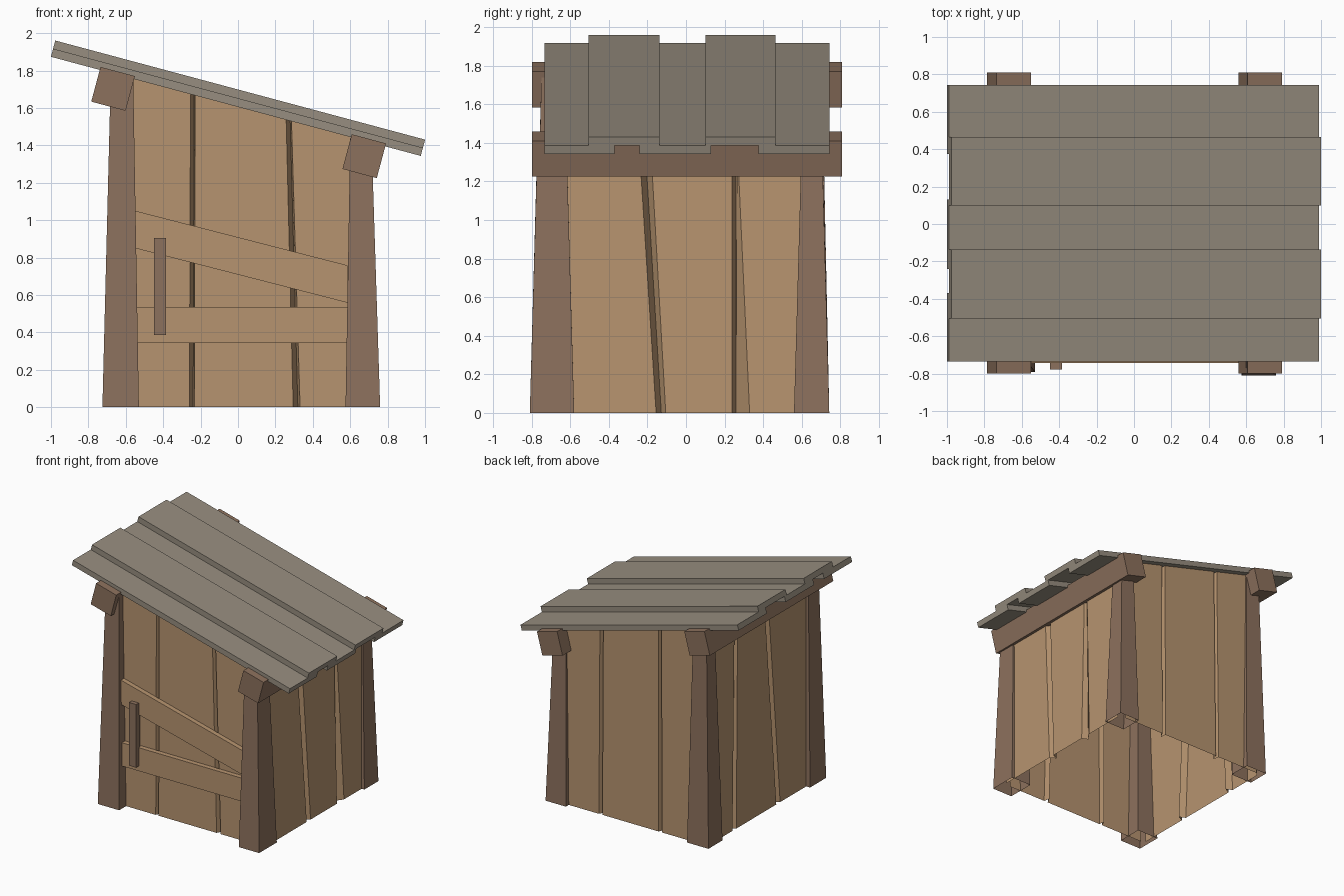
import bpy, bmesh, math
from mathutils import Vector, Matrix

if "Cube" in bpy.data.objects:
    bpy.data.objects.remove(bpy.data.objects["Cube"])

SLOPE = math.radians(15)


def material(name, rgb):
    m = bpy.data.materials.new(name)
    m.diffuse_color = (*rgb, 1)
    m.use_nodes = True
    m.node_tree.nodes["Principled BSDF"].inputs["Base Color"].default_value = m.diffuse_color
    return m


WALL = material("wall_wood", (0.47, 0.295, 0.16))
POST = material("post_wood", (0.265, 0.165, 0.11))
ROOF = material("roof_wood", (0.31, 0.27, 0.215))


def roof_z(x):
    return 1.608 - math.tan(SLOPE) * x


def finish(name, bm, mat):
    me = bpy.data.meshes.new(name)
    bm.to_mesh(me)
    bm.free()
    me.materials.append(mat)
    ob = bpy.data.objects.new(name, me)
    bpy.context.collection.objects.link(ob)
    return ob


def box(name, centre, size, mat, tilt=0.0):
    bm = bmesh.new()
    bmesh.ops.create_cube(bm, size=1, matrix=Matrix.Translation(centre)
                          @ Matrix.Rotation(tilt, 4, 'Y')
                          @ Matrix.Diagonal((*size, 1)))
    return finish(name, bm, mat)


def post(name, bottom, top):
    # tapered leg, open below, top cut to the roof slope
    bm = bmesh.new()
    ring = lambda r: [(r[0], r[2]), (r[1], r[2]), (r[1], r[3]), (r[0], r[3])]
    lo = [bm.verts.new((x, y, 0)) for x, y in ring(bottom)]
    hi = [bm.verts.new((x, y, roof_z(x) - 0.01)) for x, y in ring(top)]
    for i in range(4):
        j = (i + 1) % 4
        bm.faces.new((lo[i], lo[j], hi[j], hi[i]))
    bm.faces.new(hi)
    return finish(name, bm, POST)


def wall(name, start, end, top_start, top_end, grooves, depth=0.05):
    # single sheet with slanted grooves; each groove is (bottom edge, valley,
    # edge, top edge, valley, edge) measured along the wall
    a, b = Vector(start), Vector(end)
    along = (b - a).normalized()
    inward = Vector((-along.y, along.x))
    length = (b - a).length
    lower, upper = [(0, 0)], [(0, 0)]
    for g in grooves:
        for row, (p, v, q) in ((lower, g[:3]), (upper, g[3:])):
            row += [(p, 0), (v, depth), (q, 0)]
    lower.append((length, 0))
    upper.append((length, 0))
    bm = bmesh.new()
    lo, hi = [], []
    ta, tb = Vector(top_start), Vector(top_end)
    for (s, d), (u, e) in zip(lower, upper):
        p = a + along * s + inward * d
        q = ta.lerp(tb, u / length) + inward * e
        lo.append(bm.verts.new((p.x, p.y, 0)))
        hi.append(bm.verts.new((q.x, q.y, roof_z(q.x))))
    for i in range(len(lo) - 1):
        bm.faces.new((lo[i], lo[i + 1], hi[i + 1], hi[i]))
    return finish(name, bm, WALL)


# corner posts
post("front_left_post", (-.725, -.53, -.79, -.58), (-.68, -.56, -.75, -.62))
post("front_right_post", (.575, .76, -.81, -.58), (.60, .715, -.77, -.62))
post("back_right_post", (.575, .76, .56, .743), (.60, .715, .60, .705))
post("back_left_post", (-.725, -.53, .56, .743), (-.68, -.56, .60, .705))

# plank walls, going round counter-clockwise
wall("front_wall", (-.66, -.70), (.68, -.70), (-.64, -.70), (.67, -.70),
     [(.40, .42, .427, .395, .415, .42), (.955, .98, .992, .918, .94, .947)])
wall("right_wall", (.735, -.68), (.735, .68), (.705, -.68), (.705, .68),
     [(.525, .552, .575, .435, .465, .495),
      (.918, .94, 1.01, .918, .94, .945)])
wall("back_wall", (.68, .705), (-.66, .705), (.67, .695), (-.64, .695),
     [(.38, .405, .412, .38, .405, .412), (.925, .945, .955, .925, .945, .955)])
wall("left_wall", (-.69, .68), (-.69, -.68), (-.66, .68), (-.66, -.68),
     [(.30, .325, .35, .37, .395, .41), (.87, .895, .92, .75, .775, .80)])

# eave beams
for side, x, z in (("high", -.668, 1.702), ("low", .675, 1.342)):
    box(side + "_beam", (x, .006, z), (.19, 1.608, .192), POST, SLOPE)

# roof planks in two overlapping layers
for layer, sign, spans in (
        ("lower", -1, [(-.735, -.37), (-.24, .13), (.375, .743)]),
        ("upper", 1, [(-.505, -.137), (.10, .465)])):
    off = sign * 0.0225
    for i, (y0, y1) in enumerate(spans):
        box(f"{layer}_roof_plank_{i + 1}",
            (off * math.sin(SLOPE), (y0 + y1) / 2, 1.652 + off * math.cos(SLOPE)),
            (2.047, y1 - y0, .045), ROOF, SLOPE)

# door braces: one level, one slanted with upright ends
box("level_brace", (.015, -.722, .44), (1.14, .04, .192), WALL)
brace = box("slanted_brace", (.015, -.722, .805), (1.14, .04, .20), WALL)
for v in brace.data.vertices:
    v.co.z -= (v.co.x - .015) * .257

# door handle
box("door_handle", (-.417, -.752, .645), (.064, .05, .52), POST)
